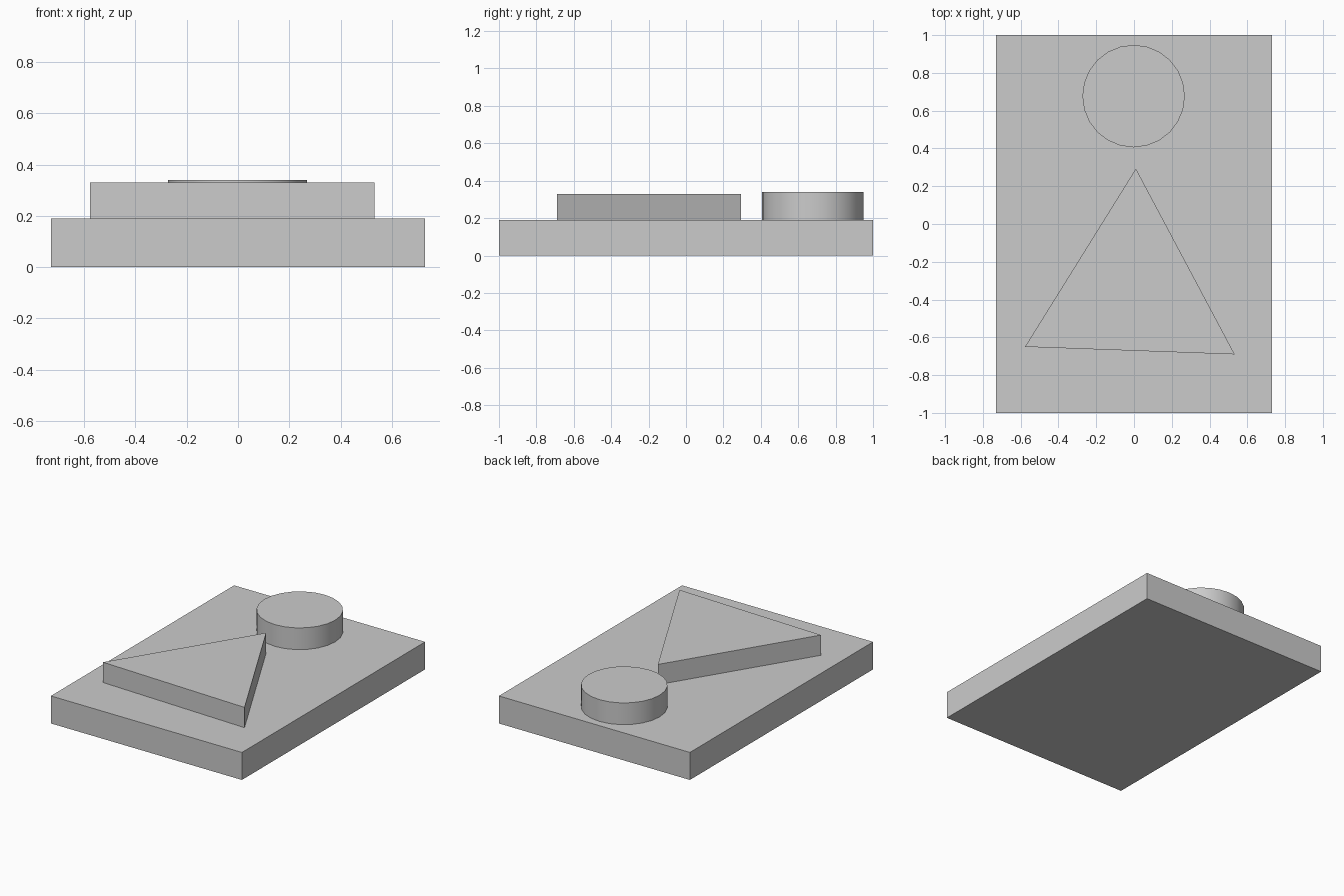
import bpy, bmesh, math

if "Cube" in bpy.data.objects:
    bpy.data.objects.remove(bpy.data.objects["Cube"])

PLATE_TOP = 0.19


def prism(name, outline, z0, z1):
    """Extrude a flat counter-clockwise outline from z0 up to z1."""
    bm = bmesh.new()
    base = bm.faces.new([bm.verts.new((x, y, z0)) for x, y in outline])
    grown = bmesh.ops.extrude_face_region(bm, geom=[base], use_keep_orig=True)
    top = [v for v in grown["geom"] if isinstance(v, bmesh.types.BMVert)]
    bmesh.ops.translate(bm, verts=top, vec=(0, 0, z1 - z0))
    bmesh.ops.recalc_face_normals(bm, faces=bm.faces)
    mesh = bpy.data.meshes.new(name)
    bm.to_mesh(mesh)
    bm.free()
    obj = bpy.data.objects.new(name, mesh)
    bpy.context.collection.objects.link(obj)
    return obj


# Rectangular base plate
prism("base_plate", [(-0.73, -1), (0.73, -1), (0.73, 1), (-0.73, 1)], 0, PLATE_TOP)

# Raised, slightly skewed triangle
prism("raised_triangle", [(-0.577, -0.65), (0.533, -0.69), (0.01, 0.293)], PLATE_TOP, 0.33)

# Round button behind the triangle's tip
height = 0.34 - PLATE_TOP
bpy.ops.mesh.primitive_cylinder_add(vertices=24, radius=0.271, depth=height,
                                    location=(-0.002, 0.677, PLATE_TOP + height / 2))
bpy.context.object.name = "round_button"
bpy.ops.object.shade_smooth_by_angle(angle=math.radians(30))
